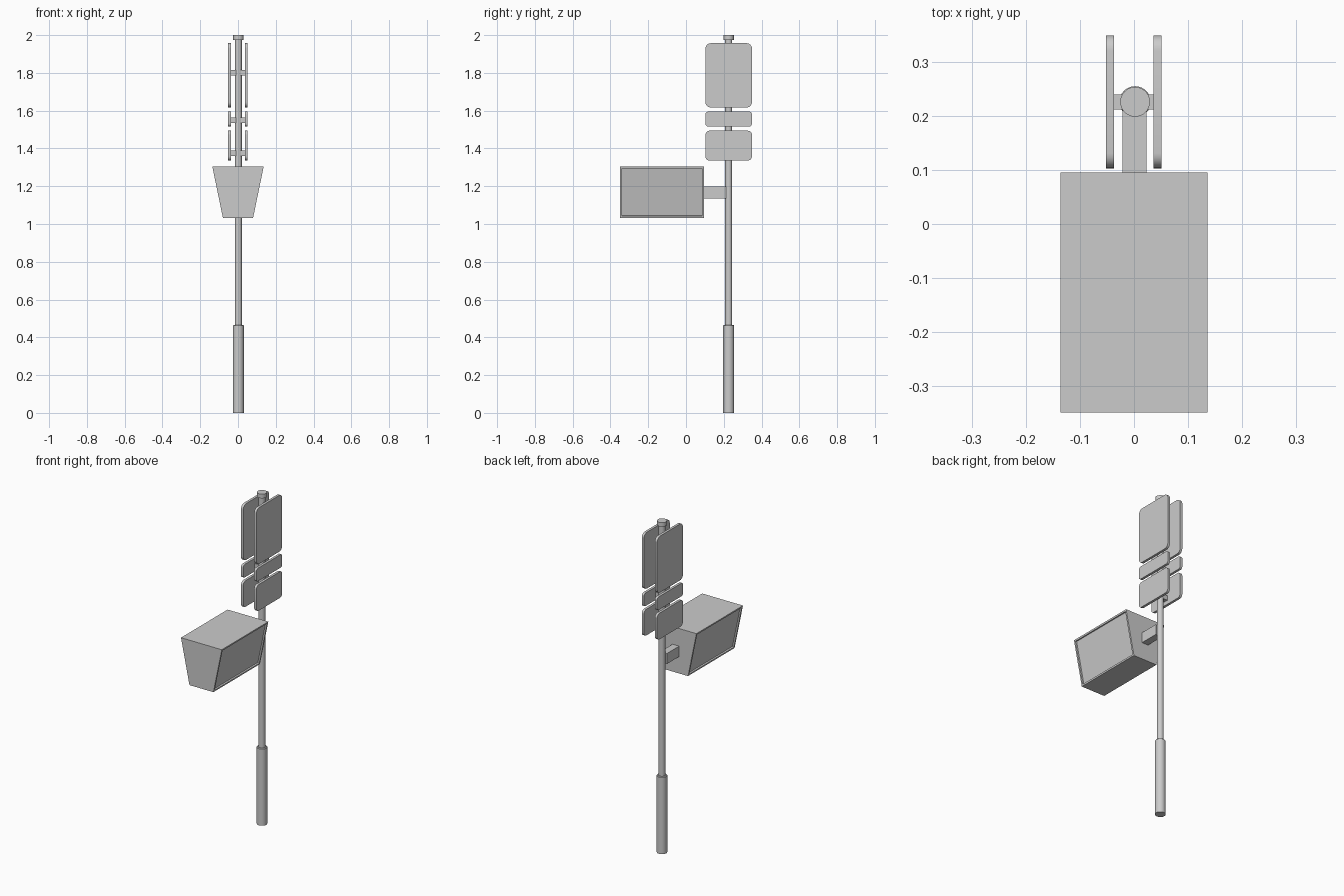
import bpy, bmesh, math
from mathutils import Vector

if "Cube" in bpy.data.objects:
    bpy.data.objects.remove(bpy.data.objects["Cube"])

POLE_X, POLE_Y = 0.002, 0.226


def finish(name, bm, smooth=False):
    bmesh.ops.recalc_face_normals(bm, faces=bm.faces)
    me = bpy.data.meshes.new(name)
    bm.to_mesh(me)
    bm.free()
    ob = bpy.data.objects.new(name, me)
    bpy.context.collection.objects.link(ob)
    if smooth:
        bpy.ops.object.select_all(action='DESELECT')
        ob.select_set(True)
        bpy.context.view_layer.objects.active = ob
        bpy.ops.object.shade_smooth_by_angle(angle=math.radians(35))
    return ob


def box_bm(lo, hi):
    lo, hi = Vector(lo), Vector(hi)
    bm = bmesh.new()
    bmesh.ops.create_cube(bm, size=1)
    for v in bm.verts:
        v.co = (lo + hi) / 2 + v.co * (hi - lo)
    return bm


def tube(name, r, z0, z1, bevel=0.0):
    bm = bmesh.new()
    bmesh.ops.create_cone(bm, cap_ends=True, segments=32, radius1=r, radius2=r, depth=z1 - z0)
    bmesh.ops.translate(bm, verts=bm.verts, vec=(POLE_X, POLE_Y, (z0 + z1) / 2))
    if bevel:
        rim = [e for e in bm.edges if all(v.co.z > z1 - 1e-4 for v in e.verts)]
        bmesh.ops.bevel(bm, geom=rim, offset=bevel, segments=1, affect='EDGES')
    finish(name, bm, True)


def sign_panel(name, x, z0, z1, radius):
    # thin plate with its four corners rounded in the y-z plane
    bm = box_bm((x - 0.0075, 0.103, z0), (x + 0.0075, 0.349, z1))
    corners = [e for e in bm.edges if abs(e.verts[0].co.x - e.verts[1].co.x) > 0.01]
    bmesh.ops.bevel(bm, geom=corners, offset=radius, segments=6, profile=0.5, affect='EDGES')
    finish(name, bm, True)


# pole: thick base sleeve, slim shaft, top cap
tube("pole_base", 0.029, 0, 0.465, 0.003)
tube("pole_shaft", 0.0185, 0.44, 1.98)
tube("pole_cap", 0.0275, 1.975, 2.0)

# paired sign plates with brackets through the pole
for label, z0, z1, zc, r in (("large", 1.617, 1.957, 1.80, 0.028),
                             ("narrow", 1.516, 1.595, 1.55, 0.015),
                             ("lower", 1.336, 1.494, 1.375, 0.022)):
    for side, x in (("left", -0.0445), ("right", 0.0435)):
        sign_panel(f"{label}_sign_{side}", x, z0, z1, r)
    finish(f"{label}_sign_bracket", box_bm((-0.039, 0.212, zc - 0.014), (0.038, 0.24, zc + 0.014)))

# tapered sign box with a recessed display on each long side
bm = box_bm((-0.136, -0.349, 1.033), (0.136, 0.095, 1.304))
for v in bm.verts:
    if v.co.z < 1.1:
        v.co.x *= 0.08 / 0.136
bm.normal_update()
sides = [f for f in bm.faces if abs(f.normal.x) > 0.7]
bmesh.ops.inset_individual(bm, faces=sides, thickness=0.014)
bmesh.ops.inset_individual(bm, faces=sides, thickness=0.0005, depth=-0.009)
finish("sign_box", bm)

# arm joining the box to the pole
finish("box_arm", box_bm((-0.021, 0.09, 1.135), (0.023, 0.213, 1.198)))
